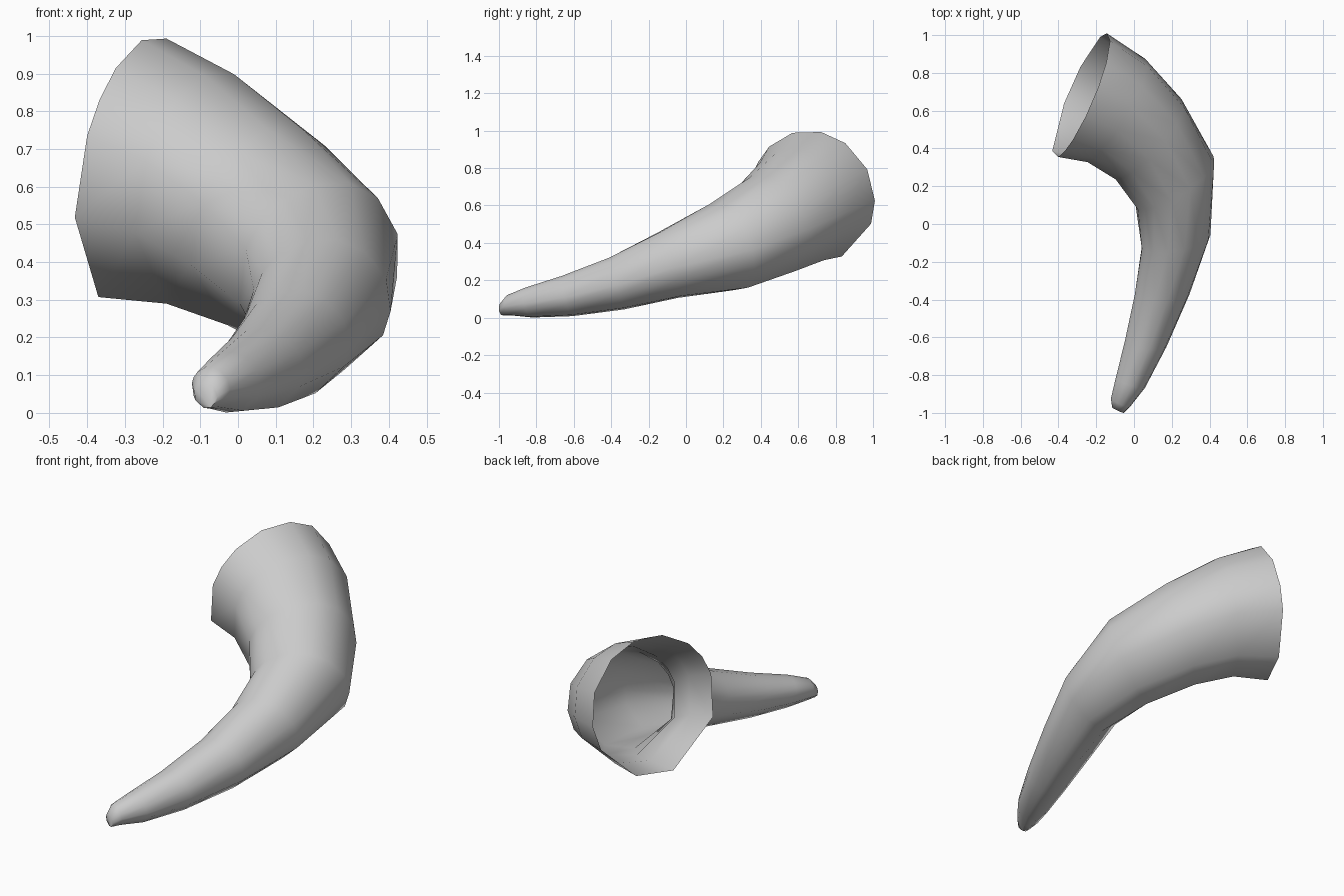
import bpy, bmesh
from math import radians, sin, cos
from mathutils import Vector

cube = bpy.data.objects.get("Cube")
if cube:
    bpy.data.objects.remove(cube, do_unlink=True)

# Corner angles around each ring, from the top toward the outside of the bend
CORNERS = [12, 36, 66, 94, 115, 157, 192, 248, 284, 301, 319, 345]

# Rings from the open root to the tip: centre, radius, heading, downward dip
RINGS = [
    ((-0.28, 0.68, 0.65), 0.357, 67, 11),
    ((-0.10, 0.60, 0.594), 0.318, 59, 12),
    ((0.07, 0.45, 0.494), 0.279, 48, 17),
    ((0.215, 0.22, 0.378), 0.248, 32, 18),
    ((0.22, -0.09, 0.282), 0.188, 9, 17),
    ((0.147, -0.37, 0.183), 0.147, -2, 15),
    ((0.06, -0.635, 0.116), 0.113, -9, 13),
    ((-0.02, -0.84, 0.081), 0.083, -20, 10),
    ((-0.072, -0.945, 0.066), 0.056, -25, 10),
    ((-0.085, -0.986, 0.046), 0.034, -25, 4),
]

bone = bpy.data.materials.new("horn_grey")
bone.use_nodes = True
bone.diffuse_color = (0.6, 0.6, 0.6, 1)
bone.node_tree.nodes["Principled BSDF"].inputs["Base Color"].default_value = (0.6, 0.6, 0.6, 1)


def add_ring(bm, centre, radius, heading, dip):
    """Ring of vertices square to a direction given by its heading and dip."""
    h, d = radians(heading), radians(dip)
    forward = Vector((sin(h) * cos(d), -cos(h) * cos(d), -sin(d)))
    outward = Vector((cos(h), sin(h), 0))
    up = forward.cross(outward)
    return [bm.verts.new(Vector(centre) + radius * (cos(a) * up + sin(a) * outward))
            for a in map(radians, CORNERS)]


# Hollow horn skin, open at the root and closed at the tip
bm = bmesh.new()
rings = [add_ring(bm, *ring) for ring in RINGS]
for a, b in zip(rings, rings[1:]):
    for i in range(len(CORNERS)):
        bm.faces.new((a[i - 1], a[i], b[i], b[i - 1]))
bm.faces.new(rings[-1])
bmesh.ops.recalc_face_normals(bm, faces=bm.faces)

mesh = bpy.data.meshes.new("horn")
bm.to_mesh(mesh)
bm.free()
mesh.materials.append(bone)
horn = bpy.data.objects.new("horn", mesh)
bpy.context.collection.objects.link(horn)

bpy.context.view_layer.objects.active = horn
horn.select_set(True)
bpy.ops.object.shade_smooth_by_angle(angle=radians(80))
